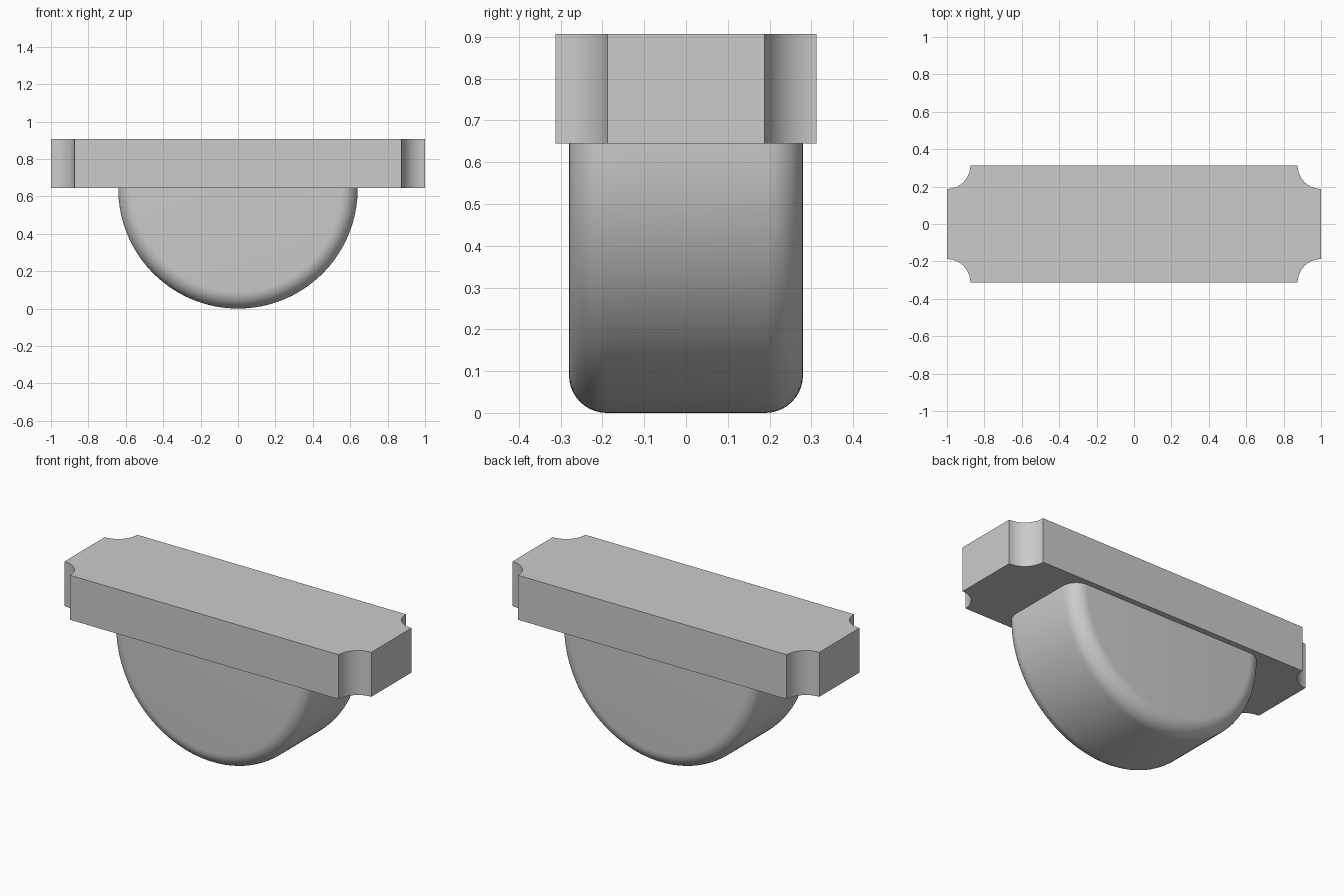
import bpy, bmesh, math

cube = bpy.data.objects.get("Cube")
if cube:
    bpy.data.objects.remove(cube, do_unlink=True)

grey = bpy.data.materials.new("light grey")
grey.use_nodes = True
colour = (0.6, 0.6, 0.6, 1)
grey.diffuse_color = colour
grey.node_tree.nodes["Principled BSDF"].inputs["Base Color"].default_value = colour


def loft(name, rings):
    """Skin matching closed rings of points and cap both ends."""
    bm = bmesh.new()
    loops = [[bm.verts.new(p) for p in ring] for ring in rings]
    n = len(loops[0])
    for a, b in zip(loops, loops[1:]):
        for i in range(n):
            j = (i + 1) % n
            bm.faces.new((a[i], a[j], b[j], b[i]))
    bm.faces.new(loops[0][::-1])
    bm.faces.new(loops[-1])
    bmesh.ops.recalc_face_normals(bm, faces=bm.faces)
    mesh = bpy.data.meshes.new(name)
    bm.to_mesh(mesh)
    bm.free()
    mesh.materials.append(grey)
    obj = bpy.data.objects.new(name, mesh)
    bpy.context.collection.objects.link(obj)
    bpy.ops.object.select_all(action='DESELECT')
    obj.select_set(True)
    bpy.context.view_layer.objects.active = obj
    bpy.ops.object.shade_smooth_by_angle(angle=math.radians(30))
    return obj


UNDERSIDE, TOP = 0.645, 0.907

# Plate outline: a rectangle with a concave quarter circle at each corner
HALF_X, HALF_Y, NOTCH, STEPS = 1.0, 0.3125, 0.125, 16
outline = []
for sx, sy, start in ((1, 1, 270), (-1, 1, 360), (-1, -1, 90), (1, -1, 180)):
    for i in range(STEPS + 1):
        a = math.radians(start - 90 * i / STEPS)
        outline.append((sx * HALF_X + NOTCH * math.cos(a),
                        sy * HALF_Y + NOTCH * math.sin(a)))
loft("top_plate", [[(x, y, z) for x, y in outline] for z in (UNDERSIDE, TOP)])

# Half-round body: semicircles stacked front to back, with rounded rims
RADIUS, DEPTH, FILLET, SEGMENTS = 0.64, 0.28, 0.09, 64


def half_ring(y, radius):
    ring = []
    for i in range(SEGMENTS + 1):
        a = math.pi * (1 + i / SEGMENTS)
        ring.append((radius * math.cos(a), y, RADIUS + radius * math.sin(a)))
    # short straight walls up to the plate
    return ([(-radius, y, UNDERSIDE)] + ring + [(radius, y, UNDERSIDE)])


rim = []
for i in range(11):
    a = math.pi / 2 * i / 10
    rim.append((DEPTH - FILLET + FILLET * math.cos(a),
                RADIUS - FILLET + FILLET * math.sin(a)))
sections = [(-y, r) for y, r in rim] + rim[::-1]
loft("half_round_body", [half_ring(y, r) for y, r in sections])
